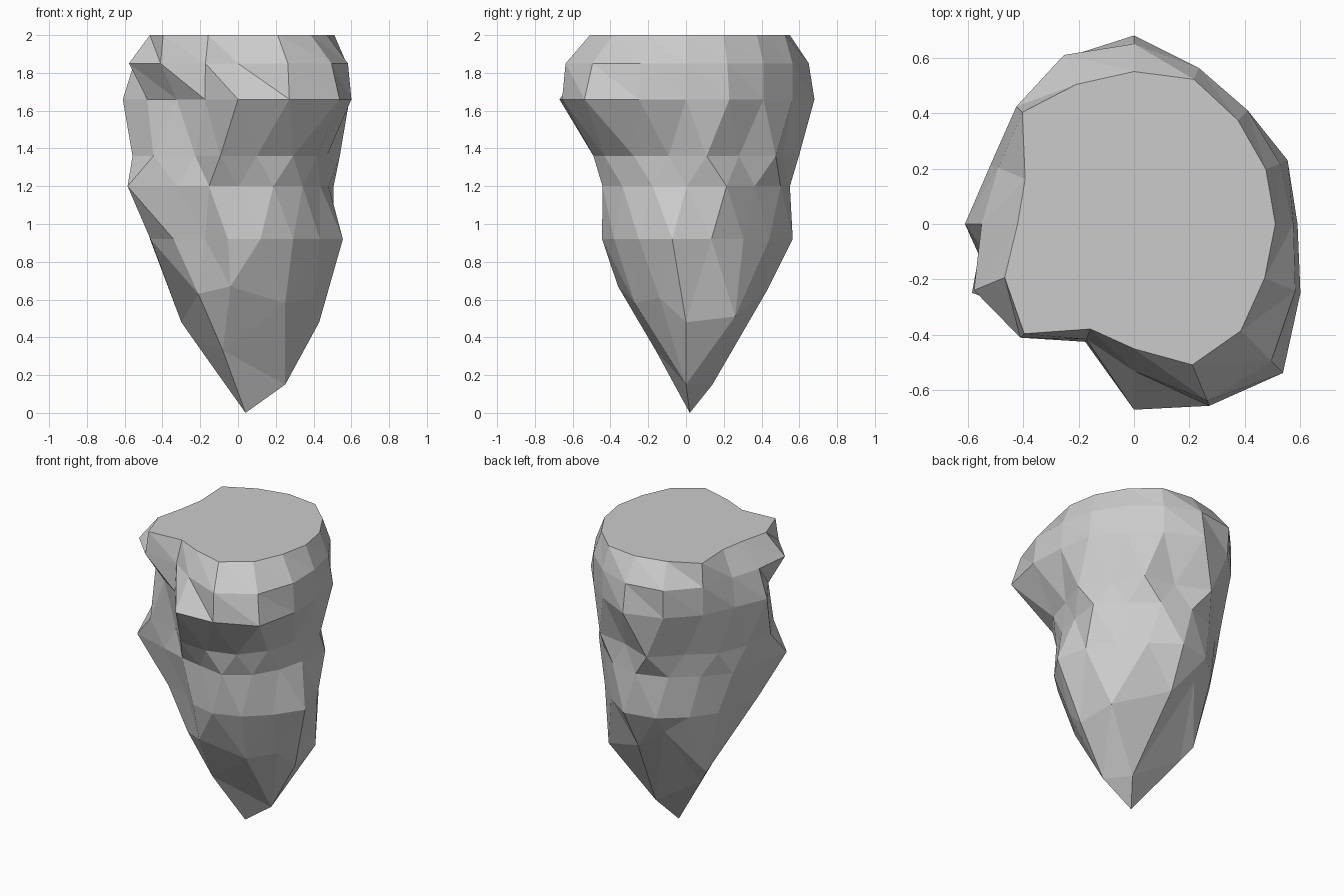
import bpy, bmesh
from math import cos, sin, radians, atan2, pi

if "Cube" in bpy.data.objects:
    bpy.data.objects.remove(bpy.data.objects["Cube"])

N = 16
# Silhouette rings: height, twist in degrees, radii counter-clockwise from +x
rim = (2.0, 0, [.51, .515, .53, .565, .55, .545, .57, .425,
                .42, .505, .56, .41, .45, .55, .545, .51])
shoulder = (1.85, 0, [.575, .57, .58, .61, .65, .66, .60, .53,
                      .55, .625, .58, .45, .53, .69, .70, .63])
ledge = (1.66, 0, [.59, .60, .58, .61, .68, .65, .60, .56,
                   .61, .52, .46, .46, .67, .71, .76, .65])
under_ledge = (1.36, -11, [.48, .55, .50, .57, .52, .61, .52, .54,
                           .54, .57, .54, .41, .49, .50, .52, .50])
spur = (1.2, -22, [.47, .48, .55, .51, .54, .55, .52, .50,
                   .53, .54, .635, .46, .41, .41, .48, .48])
waist = (.92, -30, [.50, .56, .52, .50, .51, .57, .54, .49,
                    .47, .47, .48, .43, .35, .41, .46, .48])
# Coarse foot that ends in a point
foot = [(.40, -.14, .61), (.43, 0, .48), (.40, .26, .51), (.06, .43, .65),
        (-.13, .42, .79), (-.30, .21, .48), (-.21, -.24, .63),
        (-.04, -.36, .67), (.25, -.27, .58)]
toe = [(.25, 0, .15), (.13, .14, .15), (-.23, .165, .38), (-.08, -.16, .33)]


def ring_points(z, twist, radii):
    return [(r * cos(radians(i * 360 / N + twist)),
             r * sin(radians(i * 360 / N + twist)), z)
            for i, r in enumerate(radii)]


def angle(v):
    return atan2(v.co.y - .02, v.co.x - .03)


def zip_rings(bm, a, b):
    """Join two closed rings of different point counts with triangles."""
    a, b = sorted(a, key=angle), sorted(b, key=angle)

    def ang(ring, k):
        return angle(ring[k % len(ring)]) + 2 * pi * (k // len(ring))
    i = j = 0
    while i < len(a) or j < len(b):
        p, q = a[i % len(a)], b[j % len(b)]
        step_a = j == len(b) or (i < len(a) and
                                 ang(a, i) + ang(a, i + 1) < ang(b, j) + ang(b, j + 1))
        if step_a:
            i += 1
            bm.faces.new((p, q, a[i % len(a)]))
        else:
            j += 1
            bm.faces.new((p, q, b[j % len(b)]))


# Loft the rock body and close it with a flat top
bm = bmesh.new()
loops = [[bm.verts.new(p) for p in ring_points(*r)]
         for r in (rim, shoulder, ledge, under_ledge, spur, waist)]
bm.faces.new(loops[0])
for up, low in zip(loops, loops[1:]):
    for i in range(N):
        j = (i + 1) % N
        bm.faces.new((up[i], low[i], low[j]))
        bm.faces.new((up[i], low[j], up[j]))

# Join the faceted foot and tip
foot_loop = [bm.verts.new(p) for p in foot]
toe_loop = [bm.verts.new(p) for p in toe]
zip_rings(bm, loops[-1], foot_loop)
zip_rings(bm, foot_loop, toe_loop)
tip = bm.verts.new((.04, .02, 0))
for i in range(len(toe)):
    bm.faces.new((toe_loop[i], tip, toe_loop[(i + 1) % len(toe)]))
bmesh.ops.recalc_face_normals(bm, faces=bm.faces)

mesh = bpy.data.meshes.new("hanging_rock")
bm.to_mesh(mesh)
bm.free()
bpy.context.collection.objects.link(bpy.data.objects.new("hanging_rock", mesh))
